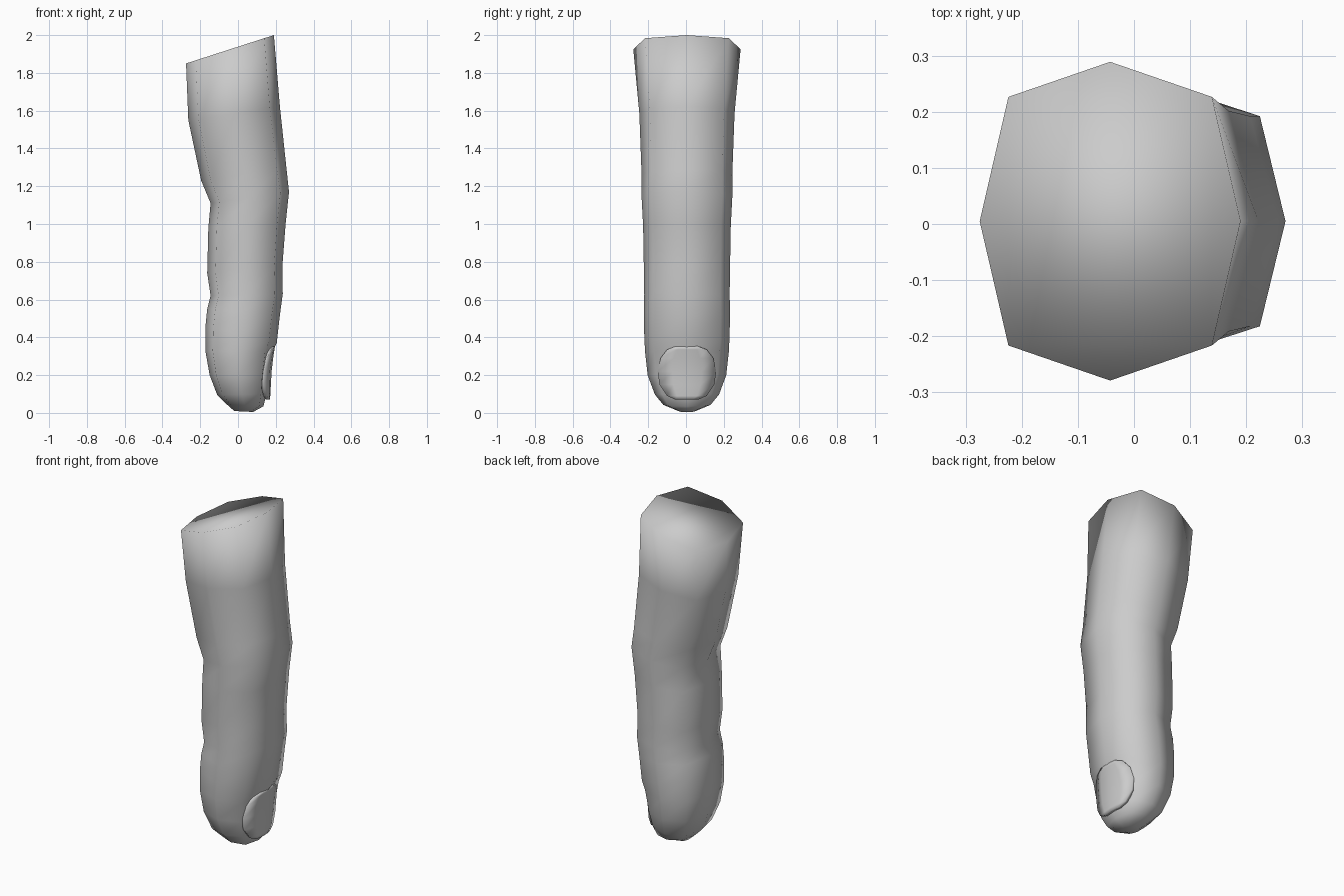
import bpy, bmesh

K = 0.78  # corner factor of the eight-sided cross-section
SECTION = [(1, 0), (K, K), (0, 1), (-K, K), (-1, 0), (-K, -K), (0, -1), (K, -K)]


def finish(bm, name):
    bmesh.ops.recalc_face_normals(bm, faces=bm.faces)
    for f in bm.faces:
        f.smooth = True
    me = bpy.data.meshes.new(name)
    bm.to_mesh(me)
    bm.free()
    ob = bpy.data.objects.new(name, me)
    bpy.context.collection.objects.link(ob)
    return ob


# Finger: tilted rings (pad-side x, z; nail-side x, z; half depth y)
rings = [
    (-0.02, 0.01, 0.08, 0.005, 0.04),
    (-0.065, 0.05, 0.135, 0.035, 0.125),
    (-0.11, 0.095, 0.15, 0.10, 0.17),
    (-0.15, 0.20, 0.162, 0.20, 0.208),
    (-0.173, 0.33, 0.182, 0.32, 0.222),
    (-0.172, 0.46, 0.205, 0.37, 0.226),
    (-0.163, 0.55, 0.222, 0.52, 0.228),
    (-0.145, 0.62, 0.237, 0.63, 0.226),
    (-0.163, 0.74, 0.235, 0.78, 0.228),
    (-0.157, 0.98, 0.252, 1.00, 0.232),
    (-0.145, 1.11, 0.27, 1.17, 0.240),
    (-0.195, 1.23, 0.257, 1.29, 0.240),
    (-0.263, 1.55, 0.222, 1.62, 0.252),
    (-0.275, 1.85, 0.19, 2.00, 0.284),
]
bm = bmesh.new()
loops = []
for xl, zl, xr, zr, hy in rings:
    loops.append([bm.verts.new(((xl + xr) / 2 + a * (xr - xl) / 2, 0.005 + b * hy,
                                (zl + zr) / 2 + a * (zr - zl) / 2)) for a, b in SECTION])
for lo, hi in zip(loops, loops[1:]):
    for i in range(8):
        j = (i + 1) % 8
        bm.faces.new((lo[i], lo[j], hi[j], hi[i]))
bm.faces.new(loops[0][::-1])
bm.faces.new(loops[-1])
finish(bm, "finger")

# Fingernail: curved plate (z, middle x, half width)
rows = [(0.07, 0.168, 0.06), (0.09, 0.171, 0.105), (0.15, 0.174, 0.145),
        (0.22, 0.178, 0.155), (0.29, 0.186, 0.14), (0.335, 0.193, 0.105), (0.352, 0.195, 0.06)]
bm = bmesh.new()
grid = []
for z, x, w in rows:
    grid.append([bm.verts.new((x - 1.6 * (t * w) ** 2, 0.005 + t * w, z))
                 for t in (-1, -0.5, 0, 0.5, 1)])
for lo, hi in zip(grid, grid[1:]):
    for i in range(4):
        bm.faces.new((lo[i], lo[i + 1], hi[i + 1], hi[i]))
nail = finish(bm, "fingernail")
mod = nail.modifiers.new("thickness", 'SOLIDIFY')
mod.thickness = 0.02
mod.offset = -1
